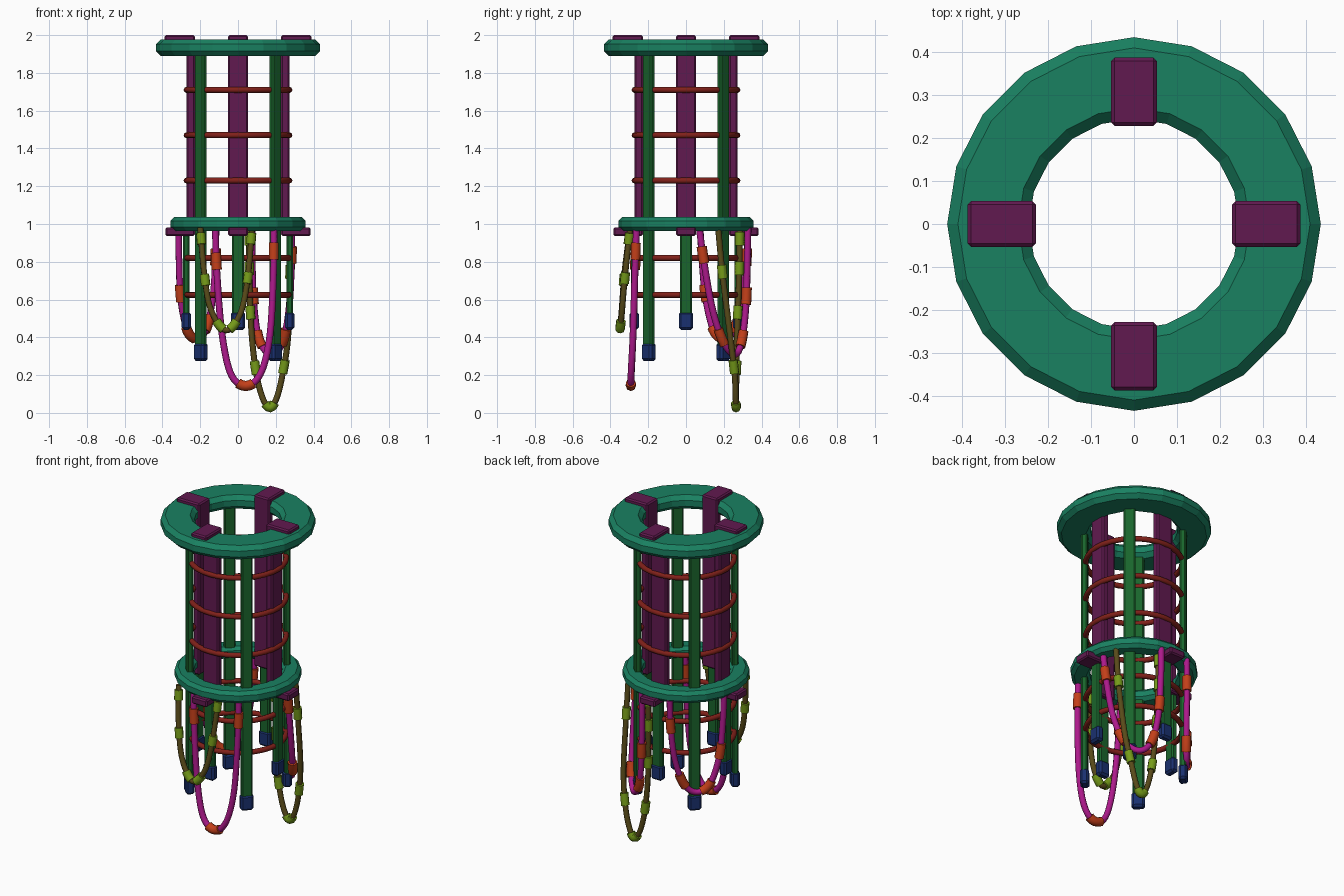
import bpy, math
from mathutils import Vector, Matrix

if "Cube" in bpy.data.objects:
    bpy.data.objects.remove(bpy.data.objects["Cube"])


def mat(name, rgb):
    m = bpy.data.materials.new(name)
    m.diffuse_color = (*rgb, 1)
    m.use_nodes = True
    m.node_tree.nodes["Principled BSDF"].inputs["Base Color"].default_value = m.diffuse_color
    return m


TEAL = mat("teal", (0.01, 0.22, 0.12))
PLUM = mat("plum", (0.12, 0.01, 0.08))
GREEN = mat("green", (0.01, 0.13, 0.025))
BLUE = mat("blue", (0.01, 0.03, 0.16))
RED = mat("red", (0.22, 0.015, 0.01))
MAGENTA = mat("magenta", (0.42, 0.01, 0.26))
ORANGE = mat("orange", (0.55, 0.05, 0.01))
OLIVE = mat("olive", (0.10, 0.07, 0.01))
LIME = mat("lime", (0.18, 0.33, 0.01))


def mesh_obj(name, verts, faces, material):
    me = bpy.data.meshes.new(name)
    me.from_pydata(verts, [], faces)
    me.materials.append(material)
    ob = bpy.data.objects.new(name, me)
    bpy.context.collection.objects.link(ob)
    return ob


def lathe(name, profile, n, material):
    """Spin a closed (r, z) profile around z."""
    k = len(profile)
    verts = [(r * math.cos(2 * math.pi * i / n), r * math.sin(2 * math.pi * i / n), z)
             for i in range(n) for r, z in profile]
    faces = [(i * k + j, (i + 1) % n * k + j, (i + 1) % n * k + (j + 1) % k, i * k + (j + 1) % k)
             for i in range(n) for j in range(k)]
    return mesh_obj(name, verts, faces, material)


def bevel(ob, width):
    b = ob.modifiers.new("bevel", "BEVEL")
    b.width = width
    b.segments = 1
    b.limit_method = "ANGLE"


def extrude(name, profile, width, angle, material, bev):
    """Extrude a closed (r, z) profile sideways, then turn it around z."""
    k = len(profile)
    verts = [(r, s * width / 2, z) for s in (-1, 1) for r, z in profile]
    faces = [tuple(range(k)), tuple(range(2 * k - 1, k - 1, -1))]
    faces += [((j + 1) % k, j, k + j, k + (j + 1) % k) for j in range(k)]
    ob = mesh_obj(name, verts, faces, material)
    ob.data.transform(Matrix.Rotation(angle, 4, "Z"))
    bevel(ob, bev)
    return ob


def chamfered(r0, r1, z0, z1, c):
    return [(r0 + c, z0), (r1 - c, z0), (r1, z0 + c), (r1, z1 - c),
            (r1 - c, z1), (r0 + c, z1), (r0, z1 - c), (r0, z0 + c)]


def rect(r0, r1, z0, z1):
    return [(r0, z0), (r1, z0), (r1, z1), (r0, z1)]


def tube(name, pts, radius, material):
    cu = bpy.data.curves.new(name, "CURVE")
    cu.dimensions = "3D"
    cu.bevel_depth = radius
    cu.bevel_resolution = 2
    cu.use_fill_caps = True
    sp = cu.splines.new("POLY")
    sp.points.add(len(pts) - 1)
    for p, q in zip(sp.points, pts):
        p.co = (*q, 1)
    cu.materials.append(material)
    ob = bpy.data.objects.new(name, cu)
    bpy.context.collection.objects.link(ob)
    bpy.ops.object.select_all(action="DESELECT")
    ob.select_set(True)
    bpy.context.view_layer.objects.active = ob
    bpy.ops.object.convert(target="MESH")
    bpy.ops.object.shade_smooth_by_angle(angle=math.radians(50))


def smooth_path(keys):
    """Catmull-Rom through the key points."""
    k = [Vector(p) for p in keys]
    k = [2 * k[0] - k[1]] + k + [2 * k[-1] - k[-2]]
    out = []
    for a, b, c, d in zip(k, k[1:], k[2:], k[3:]):
        for i in range(8):
            t = i / 8
            out.append(0.5 * (2 * b + (c - a) * t + (2 * a - 5 * b + 4 * c - d) * t ** 2
                              + (3 * b - a - 3 * c + d) * t ** 3))
    return out + [k[-2]]


def cable(name, keys, fractions, radius, material, sleeve_material, half):
    path = smooth_path(keys)
    dist = [0]
    for a, b in zip(path, path[1:]):
        dist.append(dist[-1] + (b - a).length)

    def at(s):
        s = min(max(s, 0), dist[-1])
        for i in range(len(path) - 1):
            if s <= dist[i + 1]:
                return path[i].lerp(path[i + 1], (s - dist[i]) / (dist[i + 1] - dist[i]))
        return path[-1]

    tube(name, path, radius, material)
    for n, f in enumerate(fractions):
        mid = f * dist[-1]
        tube(f"{name}_sleeve_{n}", [at(mid + half * u / 3) for u in range(-3, 4)],
             radius + 0.009, sleeve_material)


# Top rim and middle collar
lathe("top_rim", chamfered(0.245, 0.435, 1.89, 1.977, 0.025), 20, TEAL)
lathe("middle_collar", chamfered(0.25, 0.357, 0.963, 1.037, 0.02), 20, TEAL)

# Thin hoops around the basket
for i, z in enumerate((1.71, 1.47, 1.23, 0.82, 0.625)):
    ring = [(0.272 + 0.016 * math.cos(a * math.pi / 4), z + 0.016 * math.sin(a * math.pi / 4))
            for a in range(8)]
    hoop = lathe(f"hoop_{i}", ring, 32, RED)
    hoop.data.shade_smooth()

# C-shaped straps clamping both rings, with long and short hanging bars
strap = [(0.228, 0.937), (0.385, 0.937), (0.385, 0.982), (0.272, 0.982),
         (0.272, 1.955), (0.388, 1.955), (0.388, 2.0), (0.228, 2.0)]
for i in range(4):
    a = i * math.pi / 2
    extrude(f"strap_{i}", strap, 0.106, a, PLUM, 0.008)
    extrude(f"short_bar_{i}", rect(0.256, 0.292, 0.5, 1.0), 0.066, a, GREEN, 0.008)
    extrude(f"short_bar_tip_{i}", rect(0.25, 0.298, 0.44, 0.535), 0.076, a, BLUE, 0.012)
    d = a + math.pi / 4
    extrude(f"long_bar_{i}", rect(0.26, 0.296, 0.33, 1.93), 0.066, d, GREEN, 0.008)
    extrude(f"long_bar_tip_{i}", rect(0.253, 0.303, 0.275, 0.37), 0.076, d, BLUE, 0.012)

# Hanging magenta cables with orange sleeves
cable("front_cable", [(-0.12, -0.262, 0.98), (-0.112, -0.27, 0.75), (-0.085, -0.28, 0.42),
                      (-0.035, -0.29, 0.2), (0.05, -0.292, 0.143), (0.125, -0.29, 0.22),
                      (0.17, -0.28, 0.42), (0.188, -0.27, 0.75), (0.19, -0.262, 0.98)],
      (0.1, 0.5, 0.93), 0.018, MAGENTA, ORANGE, 0.045)
cable("left_back_cable", [(-0.315, 0.075, 0.98), (-0.312, 0.085, 0.8), (-0.303, 0.105, 0.6),
                          (-0.27, 0.145, 0.44), (-0.22, 0.2, 0.39), (-0.17, 0.255, 0.44),
                          (-0.135, 0.3, 0.6), (-0.12, 0.32, 0.8), (-0.115, 0.325, 0.98)],
      (0.27, 0.45, 0.6, 0.88), 0.018, MAGENTA, ORANGE, 0.045)
cable("right_back_cable", [(0.285, 0.07, 0.98), (0.283, 0.095, 0.8), (0.27, 0.14, 0.55),
                           (0.235, 0.2, 0.37), (0.175, 0.26, 0.31), (0.115, 0.295, 0.38),
                           (0.085, 0.317, 0.56), (0.075, 0.325, 0.8), (0.075, 0.328, 0.98)],
      (0.1, 0.41, 0.59, 0.75), 0.018, MAGENTA, ORANGE, 0.045)

# Hanging olive cables with lime sleeves
cable("front_cord", [(-0.2, -0.295, 0.98), (-0.18, -0.325, 0.75), (-0.145, -0.34, 0.55),
                     (-0.065, -0.35, 0.437), (0.01, -0.34, 0.52), (0.05, -0.325, 0.7),
                     (0.075, -0.295, 0.98)],
      (0.05, 0.24, 0.46, 0.54, 0.77, 0.95), 0.016, OLIVE, LIME, 0.03)
cable("back_cord", [(0.275, 0.17, 0.98), (0.275, 0.195, 0.72), (0.265, 0.235, 0.4),
                    (0.235, 0.258, 0.2), (0.205, 0.263, 0.08), (0.17, 0.265, 0.027),
                    (0.13, 0.265, 0.08), (0.095, 0.267, 0.22), (0.07, 0.272, 0.45),
                    (0.06, 0.282, 0.75), (0.06, 0.285, 0.98)],
      (0.12, 0.38, 0.5, 0.62, 0.77, 0.89, 0.97), 0.016, OLIVE, LIME, 0.036)
